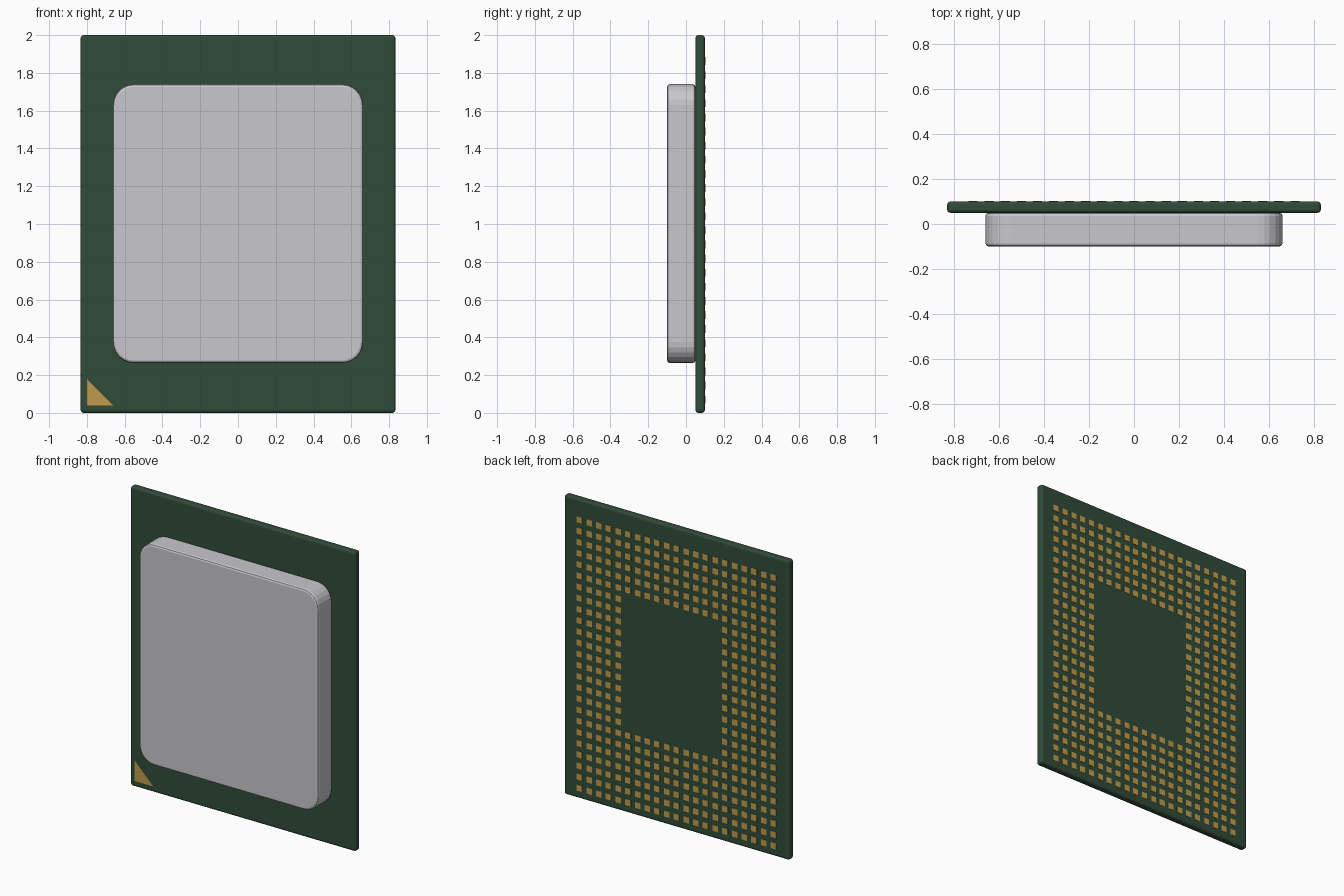
import bpy
import bmesh
from mathutils import Matrix, Vector

if "Cube" in bpy.data.objects:
    bpy.data.objects.remove(bpy.data.objects["Cube"], do_unlink=True)


def material(name, color):
    m = bpy.data.materials.new(name)
    m.use_nodes = True
    m.diffuse_color = (*color, 1)
    m.node_tree.nodes["Principled BSDF"].inputs["Base Color"].default_value = (*color, 1)
    return m


green = material("dark green board", (0.03, 0.07, 0.04))
silver = material("silver metal", (0.58, 0.58, 0.61))
gold = material("gold contact", (0.52, 0.33, 0.07))


def add_box(bm, center, size):
    matrix = Matrix.Translation(center) @ Matrix.Diagonal((*size, 1))
    return bmesh.ops.create_cube(bm, size=1, matrix=matrix)


def finish(bm, name, mat):
    bmesh.ops.recalc_face_normals(bm, faces=bm.faces)
    mesh = bpy.data.meshes.new(name)
    bm.to_mesh(mesh)
    bm.free()
    mesh.materials.append(mat)
    obj = bpy.data.objects.new(name, mesh)
    bpy.context.collection.objects.link(obj)
    return obj


def bevel(bm, edges, width, segments):
    bmesh.ops.bevel(bm, geom=edges, offset=width, segments=segments,
                    profile=0.5, affect='EDGES')


# Board: thin slab with softened edges
bm = bmesh.new()
add_box(bm, (0, 0.075, 1), (1.666, 0.05, 2))
bevel(bm, bm.edges[:], 0.015, 3)
finish(bm, "circuit_board", green)

# Lid: rounded corners first, then a small rounding on the front and back rims
bm = bmesh.new()
add_box(bm, (0, -0.025, 1.002), (1.324, 0.15, 1.476))
corners = [e for e in bm.edges
           if abs(e.verts[0].co.y - e.verts[1].co.y) > 0.1]
bevel(bm, corners, 0.11, 6)
rims = [e for e in bm.edges
        if abs(e.verts[0].co.y - e.verts[1].co.y) < 0.001]
bevel(bm, rims, 0.014, 2)
finish(bm, "heat_spreader_lid", silver)

# Corner marker: thin triangular plate on the front
bm = bmesh.new()
points = [(-0.8, 0.04), (-0.66, 0.04), (-0.8, 0.18)]
face = bm.faces.new([bm.verts.new((x, 0.048, z)) for x, z in points])
bmesh.ops.solidify(bm, geom=[face], thickness=0.004)
bmesh.ops.translate(bm, verts=bm.verts, vec=Vector((0, 0.048 - min(v.co.y for v in bm.verts), 0)))
finish(bm, "corner_marker", gold)

# Contact pads: grid on the back with an empty window in the middle
COLS, ROWS = 21, 25
PITCH_X, PITCH_Z = 0.0717, 0.0747
bm = bmesh.new()
for i in range(COLS):
    for j in range(ROWS):
        if COLS / 4 < i < COLS * 3 / 4 and ROWS / 4 < j < ROWS * 3 / 4:
            continue
        x = (i - (COLS - 1) / 2) * PITCH_X
        add_box(bm, (x, 0.1, 0.07 + j * PITCH_Z), (0.041, 0.004, 0.041))
finish(bm, "contact_pads", gold)
